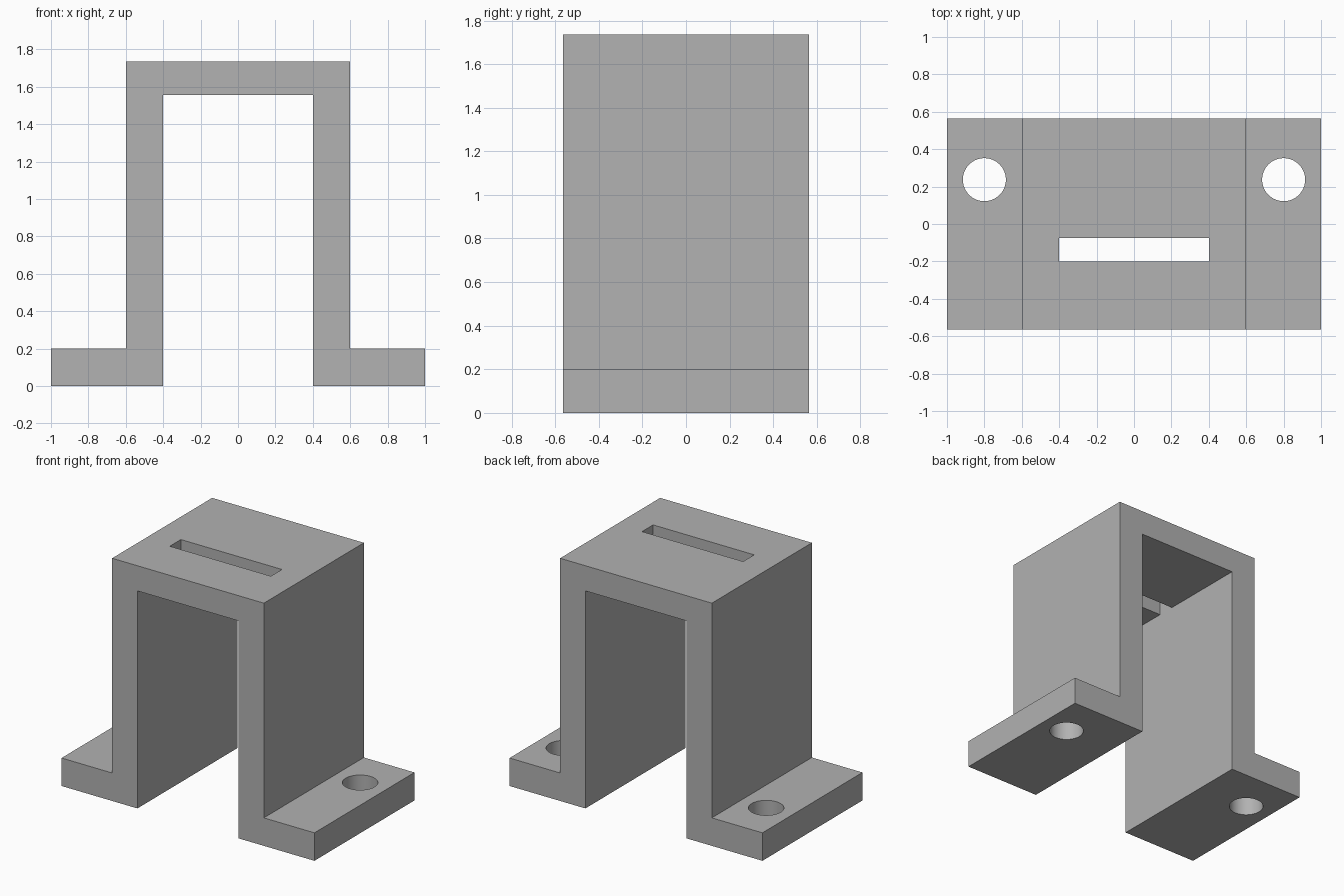
import bpy
import bmesh
import math

cube = bpy.data.objects.get("Cube")
if cube:
    bpy.data.objects.remove(cube, do_unlink=True)

DEPTH, HEIGHT = 1.13, 1.735
FOOT, OUTER, INNER = 1.0, 0.6, 0.4      # half widths
FOOT_TOP, ROOF_UNDERSIDE = 0.2, 1.555

grey = bpy.data.materials.new("plain grey")
grey.use_nodes = True
colour = (0.445, 0.445, 0.445, 1)
grey.diffuse_color = colour
grey.node_tree.nodes["Principled BSDF"].inputs["Base Color"].default_value = colour

# Bracket: hat-shaped half profile, mirrored and extruded front to back
half = [(INNER, ROOF_UNDERSIDE), (INNER, 0), (FOOT, 0), (FOOT, FOOT_TOP),
        (OUTER, FOOT_TOP), (OUTER, HEIGHT)]
outline = half + [(-x, z) for x, z in reversed(half)]
bm = bmesh.new()
face = bm.faces.new([bm.verts.new((x, -DEPTH / 2, z)) for x, z in outline])
sweep = bmesh.ops.extrude_face_region(bm, geom=[face])
moved = [v for v in sweep["geom"] if isinstance(v, bmesh.types.BMVert)]
bmesh.ops.translate(bm, verts=moved, vec=(0, DEPTH, 0))
bmesh.ops.recalc_face_normals(bm, faces=bm.faces)
mesh = bpy.data.meshes.new("bracket")
bm.to_mesh(mesh)
bm.free()
mesh.materials.append(grey)
bracket = bpy.data.objects.new("bracket", mesh)
bpy.context.collection.objects.link(bracket)


def cut(cutter):
    """Subtract the cutter from the bracket, then discard it."""
    cutter.hide_render = True
    cutter.data.materials.append(grey)
    bpy.ops.object.select_all(action="DESELECT")
    bpy.context.view_layer.objects.active = bracket
    bracket.select_set(True)
    mod = bracket.modifiers.new("cut", "BOOLEAN")
    mod.operation = "DIFFERENCE"
    mod.solver = "EXACT"
    mod.object = cutter
    bpy.ops.object.modifier_apply(modifier=mod.name)
    bpy.data.objects.remove(cutter, do_unlink=True)


# Bolt hole through each foot
for side in (-1, 1):
    bpy.ops.mesh.primitive_cylinder_add(
        vertices=64, radius=0.115, depth=0.6, location=(side * 0.8, 0.237, FOOT_TOP / 2))
    cut(bpy.context.object)

# Slot through the roof
bpy.ops.mesh.primitive_cube_add(size=1, location=(0, -0.137, HEIGHT))
slot = bpy.context.object
slot.scale = (0.8, 0.125, 0.6)
bpy.context.view_layer.update()
cut(slot)

# Smooth hole walls, crisp edges elsewhere
bracket.select_set(True)
bpy.context.view_layer.objects.active = bracket
bpy.ops.object.shade_smooth_by_angle(angle=math.radians(30))
